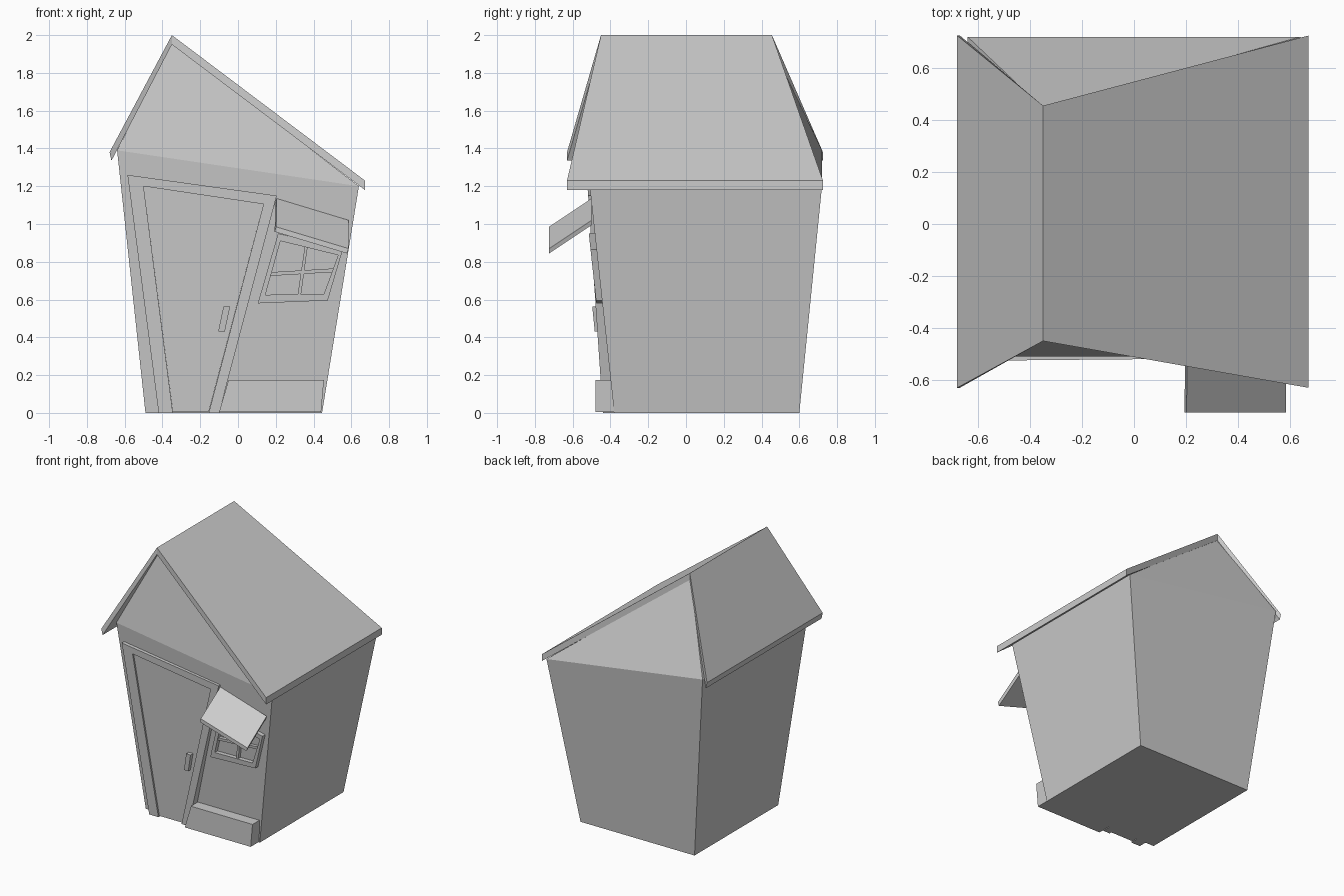
import bpy, bmesh
from mathutils import Vector

if "Cube" in bpy.data.objects:
    bpy.data.objects.remove(bpy.data.objects["Cube"])


def mesh_object(name, verts, faces):
    mesh = bpy.data.meshes.new(name)
    mesh.from_pydata(verts, [], faces)
    bm = bmesh.new()
    bm.from_mesh(mesh)
    bmesh.ops.recalc_face_normals(bm, faces=bm.faces)
    bm.to_mesh(mesh)
    bm.free()
    ob = bpy.data.objects.new(name, mesh)
    bpy.context.collection.objects.link(ob)
    return ob


def loft(name, loop_a, loop_b):
    """Solid between two matching loops of points."""
    n = len(loop_a)
    sides = [(i, (i + 1) % n, (i + 1) % n + n, i + n) for i in range(n)]
    caps = [tuple(range(n)), tuple(range(n, 2 * n))]
    return mesh_object(name, list(loop_a) + list(loop_b), sides + caps)


def wall_y(z):
    return -0.38 - 0.108 * min(z, 1.2)


def trim_y(z):
    """Front plane of the door trim, merging with the wall near its top."""
    return -0.44 - 0.068 * z


def window_y(z):
    return wall_y(z) - 0.032


def panel(name, outline, front, offset=0.0):
    """Front outline (x, z) extruded from a leaning plane into the wall."""
    a = [(x, front(z) + offset, z) for x, z in outline]
    b = [(x, wall_y(z) + 0.02, z) for x, z in outline]
    return loft(name, a, b)


def frame(name, outer, inner, front, sides):
    for i in sides:
        j = (i + 1) % 4
        panel(f"{name}_{i + 1}", [outer[i], outer[j], inner[j], inner[i]], front)


# Flared, leaning house body with gable ends
base = [(-0.49, -0.38, 0), (0.445, -0.38, 0), (0.445, 0.60, 0), (-0.49, 0.60, 0)]
eave = [(-0.64, -0.51, 1.39), (0.64, -0.51, 1.2), (0.64, 0.72, 1.2), (-0.64, 0.72, 1.39)]
ridge = [(-0.35, -0.43, 1.96), (-0.35, 0.445, 1.96)]
mesh_object("house_body", base + eave + ridge, [
    (0, 1, 2, 3), (0, 1, 5, 4), (1, 2, 6, 5), (2, 3, 7, 6), (3, 0, 4, 7),
    (4, 5, 8), (6, 7, 9), (5, 6, 9, 8), (7, 4, 8, 9)])

# Two roof slabs, wider at the eaves than at the ridge
for name, top, bottom in [("roof_right", (0.672, 1.23), (0.672, 1.18)),
                          ("roof_left", (-0.68, 1.38), (-0.67, 1.335))]:
    profile = [((-0.35, 2.0), -0.45, 0.455), (top, -0.63, 0.725),
               (bottom, -0.63, 0.725), ((-0.35, 1.95), -0.45, 0.455)]
    loft(name, [(p[0], f, p[1]) for p, f, b in profile],
         [(p[0], b, p[1]) for p, f, b in profile])

# Crooked door, trim and handle
door_outer = [(-0.42, 0), (-0.585, 1.26), (0.205, 1.15), (-0.10, 0)]
door_inner = [(-0.345, 0), (-0.50, 1.20), (0.135, 1.105), (-0.155, 0)]
frame("door_trim", door_outer, door_inner, trim_y, range(3))
panel("door", [(-0.345, 0.005), (-0.50, 1.20), (0.135, 1.105), (-0.155, 0.005)],
      trim_y, 0.012)
panel("door_handle", [(-0.105, 0.43), (-0.07, 0.43), (-0.042, 0.563), (-0.077, 0.563)],
      lambda z: -0.475 - 0.1 * (z - 0.43), -0.008)

# Crooked window with crossing bars
win_outer = [(0.105, 0.58), (0.212, 0.95), (0.555, 0.865), (0.475, 0.595)]
win_inner = [(0.145, 0.625), (0.225, 0.91), (0.53, 0.835), (0.455, 0.63)]
frame("window_frame", win_outer, win_inner, window_y, range(4))
panel("window_bar_across", [(0.17, 0.725), (0.175, 0.745), (0.51, 0.765), (0.505, 0.745)],
      window_y, 0.008)
panel("window_bar_upright", [(0.315, 0.62), (0.355, 0.89), (0.37, 0.89), (0.333, 0.62)],
      window_y, 0.008)

# Tilted awning over the window
awning_top = [Vector(p) for p in [(0.205, -0.50, 1.135), (0.585, -0.50, 1.02),
                                  (0.585, -0.725, 0.87), (0.202, -0.725, 0.985)]]
loft("awning", awning_top, [p + Vector((-0.008, 0, -0.026)) for p in awning_top])

# Low planter box at the foot of the wall
loft("planter", [(x, -0.48, z) for x, z in [(-0.10, 0.005), (0.44, 0.005), (0.455, 0.175), (-0.05, 0.175)]],
     [(x, -0.375, z) for x, z in [(-0.10, 0.005), (0.44, 0.005), (0.455, 0.175), (-0.05, 0.175)]])
